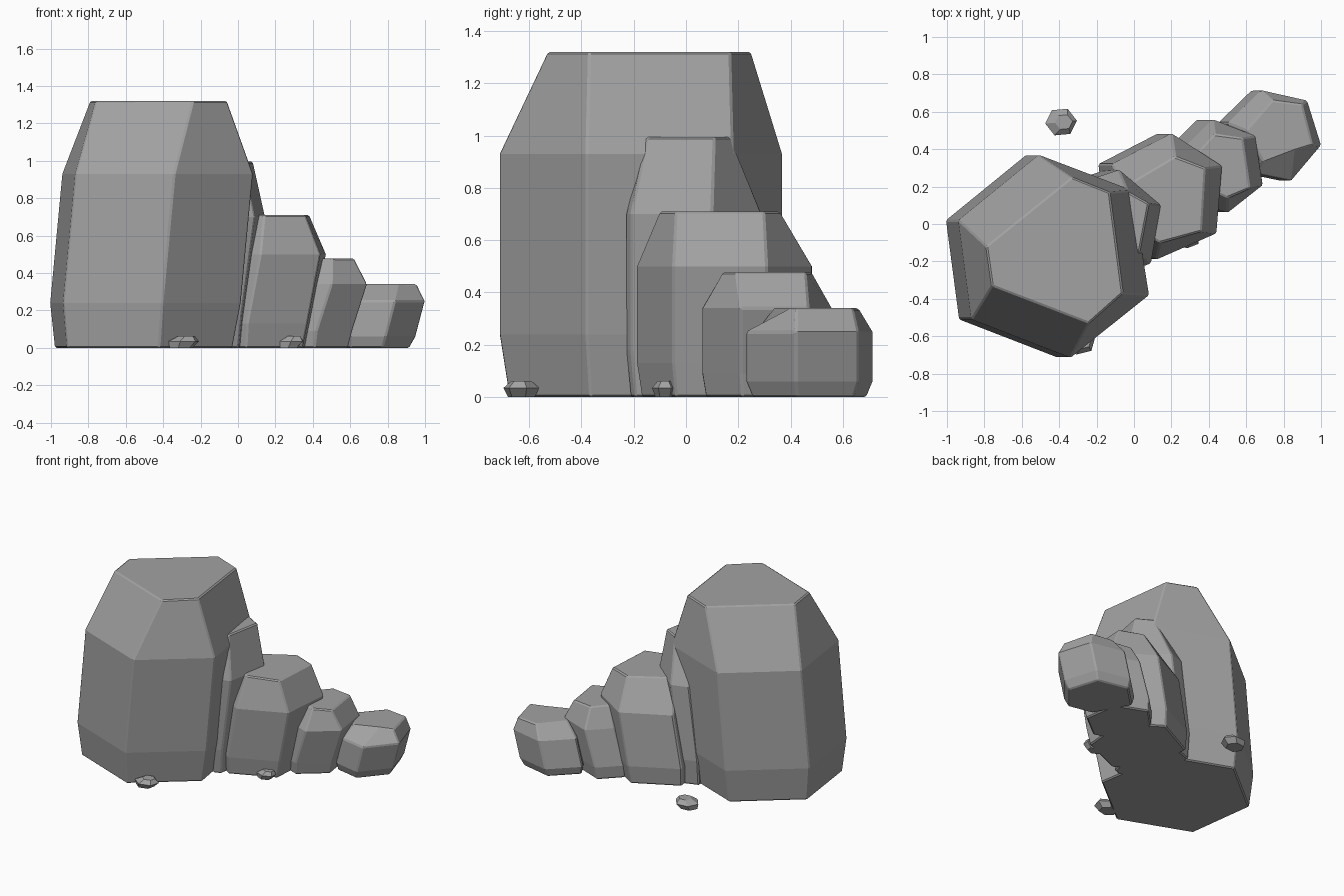
import bpy, bmesh, math

if "Cube" in bpy.data.objects:
    bpy.data.objects.remove(bpy.data.objects["Cube"])

stone = bpy.data.materials.new("grey_stone")
stone.diffuse_color = (0.36, 0.36, 0.36, 1)
stone.use_nodes = True
stone.node_tree.nodes["Principled BSDF"].inputs["Base Color"].default_value = stone.diffuse_color


def loft(name, rings, bevel=0.0):
    """Solid with flat faces skinned over (z, outline) rings."""
    bm = bmesh.new()
    loops = []
    for z, pts in rings:
        loops.append([bm.verts.new((p[0], p[1], z)) for p in pts])
    for lo, hi in zip(loops, loops[1:]):
        n = len(lo)
        for i in range(n):
            j = (i + 1) % n
            bm.faces.new((lo[i], lo[j], hi[j], hi[i]))
    bm.faces.new(loops[0])
    bm.faces.new(loops[-1])
    bmesh.ops.recalc_face_normals(bm, faces=bm.faces)
    me = bpy.data.meshes.new(name)
    bm.to_mesh(me)
    bm.free()
    me.materials.append(stone)
    ob = bpy.data.objects.new(name, me)
    bpy.context.collection.objects.link(ob)
    if bevel:
        m = ob.modifiers.new("worn_edges", 'BEVEL')
        m.width = bevel
        m.segments = 1
        m.limit_method = 'ANGLE'
        m.angle_limit = math.radians(40)
    return ob


def rock(name, top, shoulder, heights, lean, inset):
    """Hexagonal boulder: shoulder outline leans down to a waist, then tucks in at the ground."""
    z_waist, z_shoulder, z_top = heights
    waist = [(x + lean[0], y + lean[1]) for x, y in shoulder]
    cx = sum(p[0] for p in waist) / len(waist)
    cy = sum(p[1] for p in waist) / len(waist)
    foot = [(cx + (x - cx) * inset - 0.01, cy + (y - cy) * inset) for x, y in waist]
    return loft(name, [(0, foot), (z_waist, waist), (z_shoulder, shoulder), (z_top, top)], 0.008)


# Main boulders, tallest to smallest
rock("tall_boulder",
     [(-.79, -.12), (-.33, .25), (-.13, .17), (-.06, -.37), (-.24, -.53), (-.76, -.33)],
     [(-.94, .02), (-.51, .37), (-.01, .18), (.08, -.38), (-.34, -.715), (-.87, -.51)],
     (.24, .93, 1.32), (-.065, 0), .93)
rock("thin_slab",
     [(-.12, .12), (-.03, .17), (.08, .11), (.03, -.15), (-.02, -.16), (-.12, -.05)],
     [(-.20, .25), (-.08, .29), (.145, .10), (.09, -.21), (.04, -.23), (-.2, -.1)],
     (.18, .70, .995), (-.07, 0), .93)
rock("middle_boulder",
     [(-.05, .20), (.22, .36), (.38, .30), (.36, -.04), (.14, -.10), (-.02, 0)],
     [(-.12, .32), (.20, .485), (.47, .31), (.44, -.05), (.12, -.19), (-.08, -.05)],
     (.13, .50, .71), (-.07, 0), .94)
rock("small_boulder",
     [(.34, .38), (.43, .48), (.58, .46), (.62, .19), (.50, .14), (.38, .20)],
     [(.28, .42), (.42, .56), (.65, .47), (.69, .21), (.50, .06), (.34, .12)],
     (.09, .34, .478), (-.08, 0), .94)
rock("end_boulder",
     [(.60, .50), (.74, .66), (.90, .64), (.955, .42), (.86, .40), (.69, .335)],
     [(.50, .54), (.68, .715), (.925, .66), (1.0, .42), (.84, .23), (.65, .27)],
     (.06, .25, .34), (-.05, 0), .90)

# Loose pebbles around the base
for name, cx, cy, rx, ry, spin in (("front_pebble", -.29, -.63, .085, .07, .3),
                                   ("side_pebble", .285, -.08, .07, .05, .5),
                                   ("back_pebble", -.39, .545, .085, .078, .1)):
    def outline(s, dx=0.0):
        return [(cx + dx + rx * s * math.cos(spin + i * math.tau / 6),
                 cy + ry * s * math.sin(spin + i * math.tau / 6)) for i in range(6)]
    loft(name, [(0, outline(.75, -.015)), (.035, outline(1)), (.062, outline(.55, .015))])
